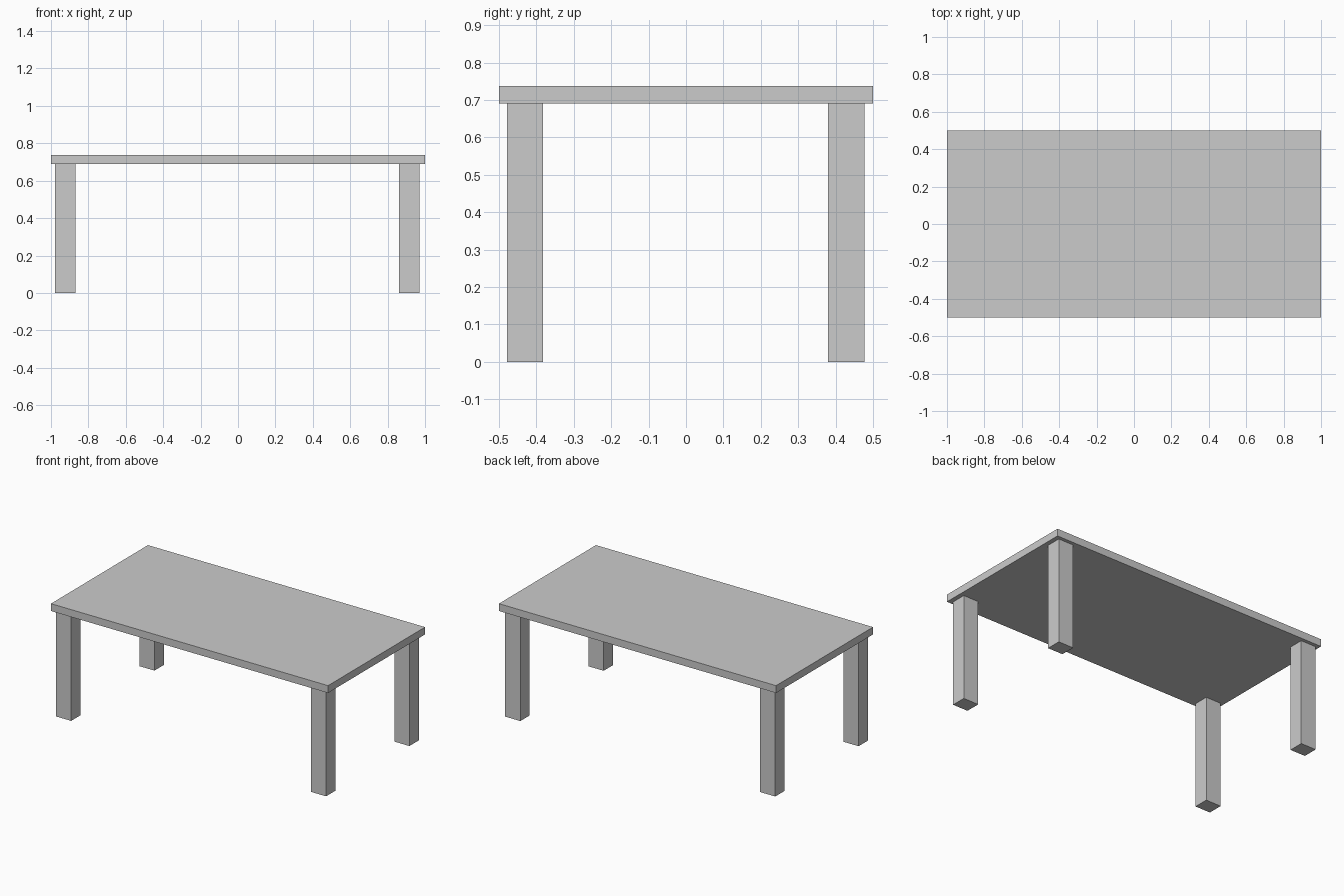
import bpy

if "Cube" in bpy.data.objects:
    bpy.data.objects.remove(bpy.data.objects["Cube"])

TOP_Z, UNDERSIDE_Z = 0.738, 0.69


def box(name, x, y, z):
    """Add a box spanning the given (min, max) ranges."""
    spans = (x, y, z)
    bpy.ops.mesh.primitive_cube_add(size=1, location=[(a + b) / 2 for a, b in spans])
    obj = bpy.context.object
    obj.name = name
    obj.scale = [b - a for a, b in spans]
    bpy.ops.object.transform_apply(location=False, rotation=False, scale=True)
    return obj


# Table top
box("table_top", (-1, 1), (-0.5, 0.5), (UNDERSIDE_Z, TOP_Z))

# Four square legs, set in slightly from the corners
for side, x in (("left", (-0.978, -0.869)), ("right", (0.862, 0.971))):
    for end, y in (("front", (-0.479, -0.382)), ("back", (0.38, 0.477))):
        box(f"{end}_{side}_leg", x, y, (0, UNDERSIDE_Z))
